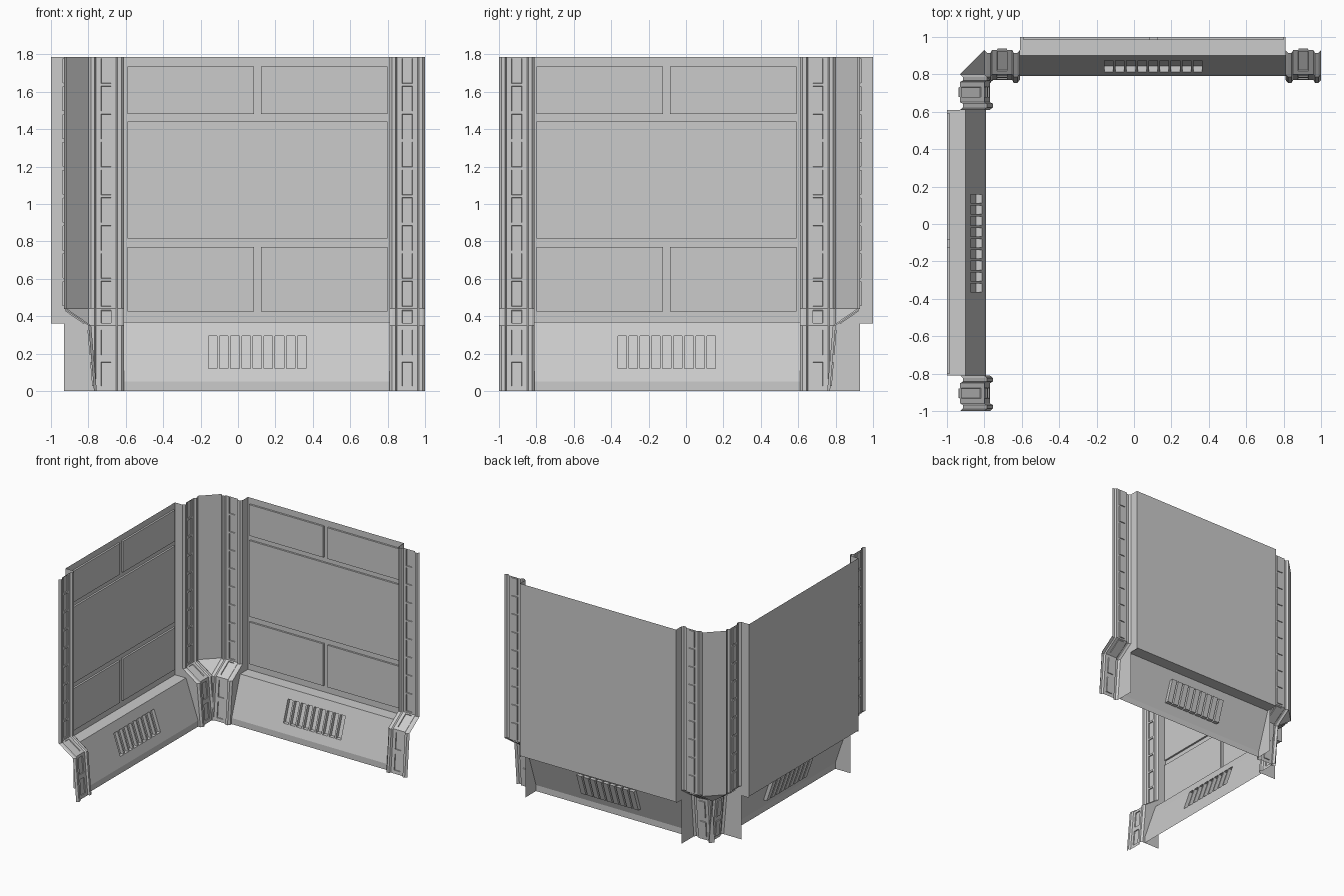
import bpy, bmesh
from mathutils import Matrix, Vector

if "Cube" in bpy.data.objects:
    bpy.data.objects.remove(bpy.data.objects["Cube"])

# Swaps the two wings of the corner: (x, y) -> (-y, -x)
SWAP = Matrix(((0, -1, 0, 0), (-1, 0, 0, 0), (0, 0, 1, 0), (0, 0, 0, 1)))
X0, X1, TOP = -0.61, 0.81, 1.786


def emit(name, bm, both=True):
    """Make the object and its copy on the other wing."""
    me = bpy.data.meshes.new(name)
    bm.to_mesh(me)
    bm.free()
    col = bpy.context.scene.collection
    col.objects.link(bpy.data.objects.new("back_" + name if both else name, me))
    if both:
        m2 = me.copy()
        m2.transform(SWAP)
        m2.flip_normals()
        col.objects.link(bpy.data.objects.new("left_" + name, m2))


def grid(bm, cols, rows):
    """Sheet from (x, push) columns and (y, z) rows; returns faces[row][col]."""
    v = [[bm.verts.new((x, y - h, z)) for x, h in cols] for y, z in rows]
    return [[bm.faces.new((v[j][i], v[j][i + 1], v[j + 1][i + 1], v[j + 1][i]))
             for i in range(len(cols) - 1)] for j in range(len(rows) - 1)]


def poly(bm, pts):
    return bm.faces.new([bm.verts.new(p) for p in pts])


# Upper wall: flat back sheet with raised panels
bm = bmesh.new()
grid(bm, [(X0, 0), (X1, 0)], [(1.0, 0.37), (1.0, TOP)])
emit("upper_wall", bm)

bm = bmesh.new()
panels = [(-0.59, 0.80, 0.815, 1.44)]
for za, zb in ((0.425, 0.77), (1.48, 1.735)):
    panels += [(-0.59, 0.085, za, zb), (0.122, 0.80, za, zb)]
for xa, xb, za, zb in panels:
    m = Matrix.Translation(((xa + xb) / 2, 0.9925, (za + zb) / 2)) @ \
        Matrix.Diagonal((xb - xa, 0.015, zb - za, 1))
    bmesh.ops.create_cube(bm, size=1, matrix=m)
bm.normal_update()
bmesh.ops.delete(bm, geom=[f for f in bm.faces if f.normal.y > 0.9], context='FACES')
emit("wall_panels", bm)

# Sloped base with ledge and a row of vent slots
bm = bmesh.new()
cols = [(X0, 0)]
for i in range(9):
    x = -0.158 + i * 0.0595
    cols += [(x, 0), (x + 0.046, 0)]
cols.append((X1, 0))
rows = [(0.79, 0), (0.79, 0.05), (0.814, 0.12), (0.874, 0.295), (0.9, 0.37), (1.0, 0.37)]
faces = grid(bm, cols, rows)
res = bmesh.ops.extrude_discrete_faces(bm, faces=faces[2][1::2])
for f in res["faces"]:
    bmesh.ops.translate(bm, verts=f.verts, vec=(0, 0.03, 0))
emit("vented_base", bm)

# Pilaster path: y at a given height
PATH = [(0.77, 0), (0.80, 0.35), (0.93, 0.44), (0.93, TOP)]


def path_y(z):
    for (ya, za), (yb, zb) in zip(PATH, PATH[1:]):
        if z <= zb:
            return ya + (yb - ya) * (z - za) / (zb - za)
    return PATH[-1][0]


# Pilasters: two raised rails and a middle strip of recessed tiles
tiles = [(0.027, 0.155), (0.193, 0.327), (0.363, 0.434)]
tiles += [(1.645 - k * 0.149, 1.779 - k * 0.149) for k in range(8, -1, -1)]
heights = sorted({z for t in tiles for z in t} | {p[1] for p in PATH})
starts = {t[0] for t in tiles}
half = [(0.095, 0), (0.081, 0.015), (0.062, 0.015), (0.054, 0), (0.027, 0)]
section = [(-u, h) for u, h in half] + half[::-1]
for name, c in (("outer_pilaster", 0.905), ("corner_pilaster", -0.705)):
    bm = bmesh.new()
    faces = grid(bm, [(c + u, h) for u, h in section], [(path_y(z), z) for z in heights])
    bm.normal_update()
    picks = [faces[j][4] for j, z in enumerate(heights[:-1]) if z in starts]
    bmesh.ops.inset_individual(bm, faces=picks, thickness=0.002, depth=-0.007)
    emit(name, bm)

# Side plates closing the gap between wall and pilasters
for name, x in (("outer_side_plate", X1), ("corner_side_plate", X0)):
    bm = bmesh.new()
    outline = PATH + [(1.0, TOP), (1.0, 0.36), (0.93, 0.36), (0.93, 0)]
    f = poly(bm, [(x, y, z) for y, z in outline])
    f.normal_update()
    if (f.normal.x > 0) == (x > 0):
        f.normal_flip()
    emit(name, bm)

# Diagonal corner: upright strip, sloped ledge, pointed foot
bm = bmesh.new()
a, b, tip = (-0.93, 0.80, 0.44), (-0.80, 0.93, 0.44), (-0.80, 0.80, 0.35)
parts = [[a, b, (-0.80, 0.93, TOP), (-0.93, 0.80, TOP)],
         [a, tip, b],
         [(-0.80, 0.77, 0), (-0.77, 0.80, 0), tip]]
for pts in parts:
    f = poly(bm, pts)
    f.normal_update()
    if f.normal.dot(Vector((1, -1, 0.5))) < 0:
        f.normal_flip()
bmesh.ops.remove_doubles(bm, verts=bm.verts, dist=1e-5)
emit("corner_piece", bm, both=False)
